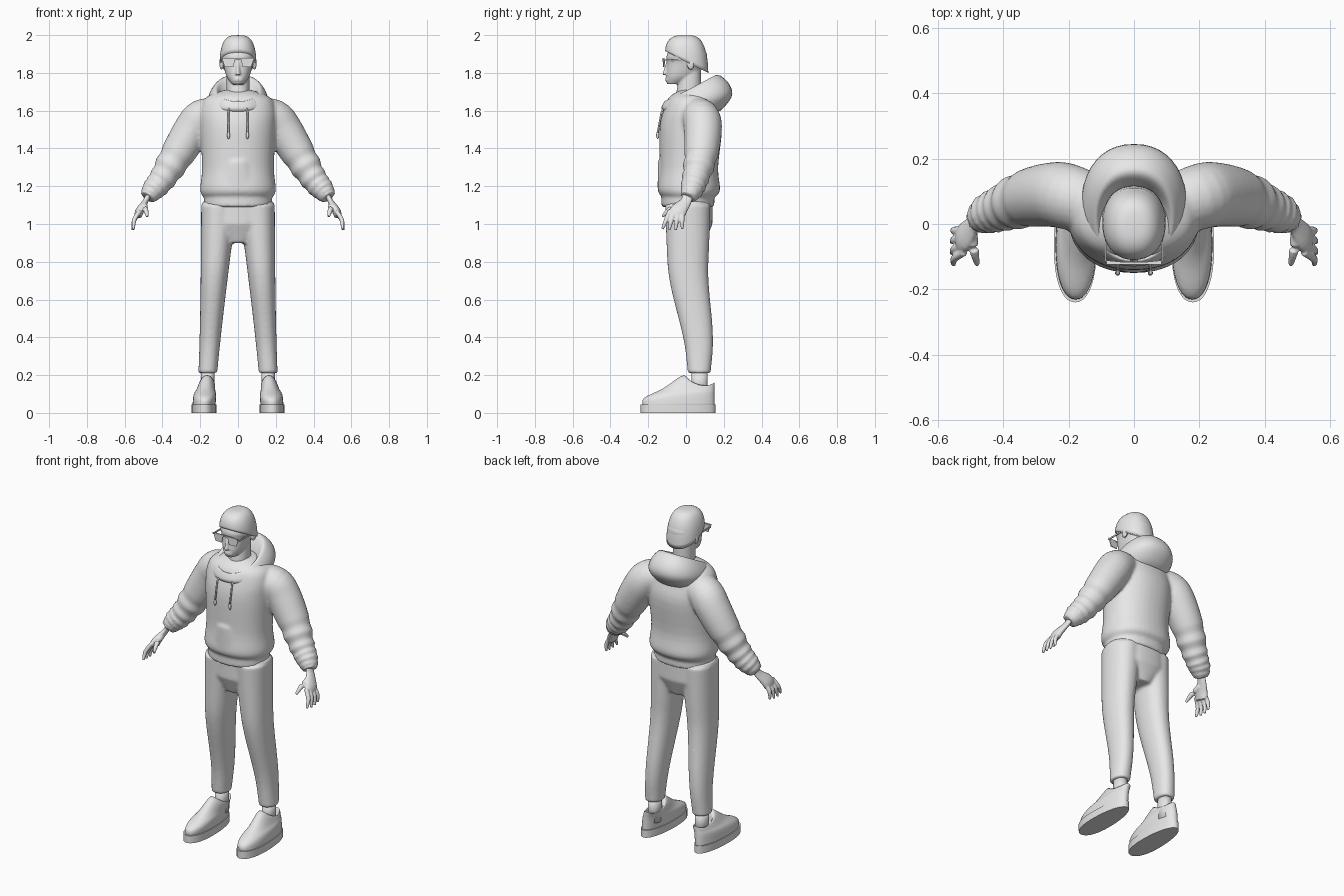
import bpy, bmesh
from math import sin, cos, pi, copysign
from mathutils import Vector, Matrix

cube = bpy.data.objects.get("Cube")
if cube:
    bpy.data.objects.remove(cube)

colour = (.8, .8, .8, 1)
grey = bpy.data.materials.new("light grey")
grey.use_nodes = True
grey.diffuse_color = colour
grey.node_tree.nodes["Principled BSDF"].inputs["Base Color"].default_value = colour


def spline(keys, steps=4, cyclic=False):
    """Smooth in-between stations through a few key stations."""
    count = len(keys)
    spans = count if cyclic else count - 1
    stations = []
    for i in range(spans):
        near = [keys[j % count] if cyclic else keys[max(0, min(j, count - 1))]
                for j in range(i - 1, i + 3)]
        for step in range(steps):
            t = step / steps
            stations.append([b + t * ((c - a) + t * ((2 * a - 5 * b + 4 * c - d)
                             + t * (3 * b - a - 3 * c + d))) / 2
                             for a, b, c, d in zip(*near)])
    if not cyclic:
        stations.append(list(keys[-1]))
    return stations


def skin(bm, rings, closed=False):
    """Bridge rings of points; cap both ends unless the rings close on themselves."""
    rows = [[bm.verts.new(point) for point in ring] for ring in rings]
    count = len(rows[0])
    pairs = list(zip(rows, rows[1:]))
    if closed:
        pairs.append((rows[-1], rows[0]))
    for low, high in pairs:
        for i in range(count):
            j = (i + 1) % count
            bm.faces.new((low[i], low[j], high[j], high[i]))
    if not closed:
        for row in (rows[0], rows[-1]):
            pole = bm.verts.new(sum((vert.co for vert in row), Vector()) / count)
            for i in range(count):
                bm.faces.new((row[i], row[(i + 1) % count], pole))


def loop(half_width, front, back, z_front, z_back=None, centre=0, power=2.2, dip=0, taper=0, sides=40):
    """Oval ring given by its front and back ends, optionally tilted."""
    z_back = z_front if z_back is None else z_back
    ring = []
    for i in range(sides):
        angle = 2 * pi * i / sides
        s, c = (copysign(abs(t) ** (2 / power), t) for t in (sin(angle), cos(angle)))
        y = (front + back) / 2 - c * (back - front) / 2
        z = z_front + (z_back - z_front) * (1 - c) / 2 - dip * s * s
        ring.append(Vector((centre + half_width * s * (1 + taper * c), y, z)))
    return ring


def tube(bm, path, flat=1, sides=16, mirror=1):
    """Round or flattened limb through (x, y, z, radius) stations."""
    points = [Vector(station[:3]) for station in path]
    rings = []
    for i, station in enumerate(path):
        along = (points[min(i + 1, len(points) - 1)] - points[max(i - 1, 0)]).normalized()
        guide = Vector((0, 1, 0)) if abs(along.y) < .9 else Vector((0, 0, 1))
        across = (guide - along * guide.dot(along)).normalized()
        thick = along.cross(across) * flat
        ring = []
        for k in range(sides):
            angle = 2 * pi * k / sides
            point = points[i] + (across * cos(angle) + thick * sin(angle)) * station[3]
            point.x *= mirror
            ring.append(point)
        rings.append(ring)
    skin(bm, rings)


def placed(at, size):
    return Matrix.Translation(at) @ Matrix.Diagonal((*size, 1))


def ball(bm, at, size):
    bmesh.ops.create_uvsphere(bm, u_segments=16, v_segments=10, radius=1, matrix=placed(at, size))


def box(bm, at, size):
    bmesh.ops.create_cube(bm, size=1, matrix=placed(at, size))


def finish(bm, name, voxel=0, mirror=False, smooth=True):
    """Turn a bmesh into an object; a voxel size blends overlapping pieces."""
    bmesh.ops.recalc_face_normals(bm, faces=bm.faces)
    mesh = bpy.data.meshes.new(name)
    bm.to_mesh(mesh)
    bm.free()
    mesh.materials.append(grey)
    for face in mesh.polygons:
        face.use_smooth = smooth
    part = bpy.data.objects.new(name, mesh)
    bpy.context.collection.objects.link(part)
    if mirror:
        part.modifiers.new("Mirror", "MIRROR").use_mirror_merge = False
    if voxel:
        blend = part.modifiers.new("Blend", "REMESH")
        blend.mode = "VOXEL"
        blend.voxel_size = voxel
        blend.use_smooth_shade = True
        relax = part.modifiers.new("Relax", "SMOOTH")
        relax.factor, relax.iterations = .5, 4
    return part


# Sweater: hem, torso, front pocket and both sleeves blended together
bm = bmesh.new()
skin(bm, [loop(.18, -.13, .15, z) for z in (1.09, 1.15)])
torso = [(.18, -.12, .15, 1.14), (.2, -.15, .18, 1.18), (.19, -.14, .17, 1.3),
         (.2, -.14, .19, 1.5), (.2, -.12, .17, 1.6), (.17, -.09, .15, 1.67), (.07, -.03, .1, 1.71)]
skin(bm, [loop(*station) for station in spline(torso)])
skin(bm, [loop(*station) for station in ((.12, -.15, 0, 1.2), (.08, -.15, 0, 1.33), (.07, -.13, 0, 1.36))])
sleeve = spline([(.1, .05, 1.58, .09), (.19, .08, 1.56, .1), (.24, .09, 1.5, .1),
                 (.32, .08, 1.37, .09), (.4, .05, 1.24, .07), (.45, .03, 1.18, .06), (.48, .01, 1.14, .04)])
for i, station in enumerate(sleeve):
    if i > len(sleeve) / 2:
        station[3] += .005 * cos(pi * i)  # bunched folds toward the cuff
for side in (1, -1):
    tube(bm, sleeve, sides=24, mirror=side)
finish(bm, "sweater", voxel=.009)

# Hood: thick folded collar rising toward the back
bm = bmesh.new()
hood = [(.13, -.11, .16, 1.59, 1.59), (.16, -.13, .24, 1.61, 1.67), (.15, -.12, .23, 1.64, 1.74),
        (.12, -.11, .17, 1.65, 1.79), (.1, -.09, .13, 1.63, 1.76), (.08, -.07, .1, 1.6, 1.67)]
skin(bm, [loop(*station) for station in spline(hood, cyclic=True)], closed=True)
finish(bm, "hood")

# Drawstrings with thicker tips
bm = bmesh.new()
tube(bm, [(.04, -.1, 1.65, .005), (.05, -.13, 1.59, .005), (.05, -.15, 1.48, .005)])
ball(bm, (.05, -.15, 1.47), (.008, .008, .02))
finish(bm, "drawstrings", mirror=True)

# Trousers: hips and two tapering legs with a knee bend
bm = bmesh.new()
skin(bm, [loop(*station) for station in ((.08, -.07, .1, .9), (.19, -.11, .14, 1), (.19, -.11, .14, 1.12))])
bottom, top, rings = .21, 1.1, 24
for side in (1, -1):
    leg = []
    for i in range(rings + 1):
        t = i / rings
        z = bottom + (top - bottom) * t
        bend = max(0, min(1, (.8 - z) * 2))
        middle = .01 + .06 * bend * bend * (3 - 2 * bend)
        depth = .06 + .06 * t + .01 * sin(pi * t)
        leg.append(loop(.05 + .045 * t ** 1.3, middle - depth, middle + depth, z,
                        centre=side * (.16 - .06 * t)))
    skin(bm, leg)
finish(bm, "trousers", voxel=.009)

# Ankles
bm = bmesh.new()
skin(bm, [loop(.035, .03, .115, z, centre=.16) for z in (.08, .24)])
finish(bm, "ankles", mirror=True)

# Shoes: flat sole and a low upper with a raised tongue
bm = bmesh.new()
skin(bm, [loop(.065, -.24, .155, z, centre=.18, taper=.1) for z in (0, .045)])
soles = finish(bm, "shoe_soles", mirror=True)
bm = bmesh.new()
upper = [(.06, -.23, .15, .04, .04), (.06, -.22, .15, .08, .1), (.05, -.12, .15, .13, .13),
         (.04, -.01, .15, .2, .16), (.03, .02, .13, .13, .11)]
skin(bm, [loop(*station, centre=.18 - .1 * (station[3] - .04), dip=.3 * max(0, station[3] - .1), taper=.1)
          for station in spline(upper)])
finish(bm, "shoe_uppers", mirror=True)

# Hands: palm, four fanned fingers and a thumb
bm = bmesh.new()
tube(bm, spline([(.47, .01, 1.16, .03), (.49, 0, 1.12, .03), (.52, -.04, 1.07, .045), (.53, -.05, 1.04, .04)]), flat=.5)
for k in range(4):
    root, tip = -.02 - .022 * k, -.02 - .035 * k
    bow = .005 * abs(k - 1.5)
    tube(bm, spline([(.52, root, 1.07, .012), (.55, (root + tip) / 2, 1.02, .012),
                     (.56 - bow, tip, .965 + bow, .007)]))
tube(bm, spline([(.5, -.02, 1.1, .02), (.49, -.08, 1.08, .015), (.48, -.125, 1.04, .008)]))
finish(bm, "hands", voxel=.004, mirror=True)

# Head: neck, skull, nose, lips and ears
bm = bmesh.new()
skin(bm, [loop(*station) for station in ((.08, -.05, .1, 1.6), (.06, -.05, .08, 1.7), (.06, -.03, .08, 1.84))])
skull = [(.03, -.1, -.03, 1.74), (.06, -.105, .05, 1.78), (.08, -.1, .1, 1.85),
         (.09, -.1, .11, 1.9), (.05, -.05, .07, 1.98)]
skin(bm, [loop(*station) for station in spline(skull)])
skin(bm, [loop(*station) for station in ((.017, -.125, -.06, 1.79), (.013, -.12, -.06, 1.81), (.01, -.1, -.06, 1.87))])
for z in (1.76, 1.77):
    ball(bm, (0, -.1, z), (.025, .01, .005))
for side in (1, -1):
    ball(bm, (side * .088, .025, 1.845), (.01, .02, .03))
finish(bm, "head", voxel=.005)

# Hair: domed cap, low at the nape and high above the forehead
bm = bmesh.new()
dome = []
for i in range(12):
    rise, spread = sin(pi / 2 * i / 12), cos(pi / 2 * i / 12) ** .6
    dome.append(loop(.097 * spread, -.11 * spread, .118 * spread, 1.915 + .085 * rise, 1.8 + .2 * rise))
skin(bm, dome)
finish(bm, "hair")

# Glasses: swept lenses, top bar and side arms
bm = bmesh.new()
lens = [(.015, 1.875), (.085, 1.875), (.07, 1.83), (.025, 1.83)]
skin(bm, [[Vector((x, y + .1 * x, z)) for x, z in lens] for y in (-.125, -.12)])
box(bm, (.04, -.12, 1.875), (.09, .008, .007))
box(bm, (.087, -.04, 1.867), (.005, .15, .009))
finish(bm, "glasses", mirror=True, smooth=False)

# Keep the sole edges crisp
bpy.ops.object.select_all(action="DESELECT")
soles.select_set(True)
bpy.context.view_layer.objects.active = soles
bpy.ops.object.shade_smooth_by_angle()
